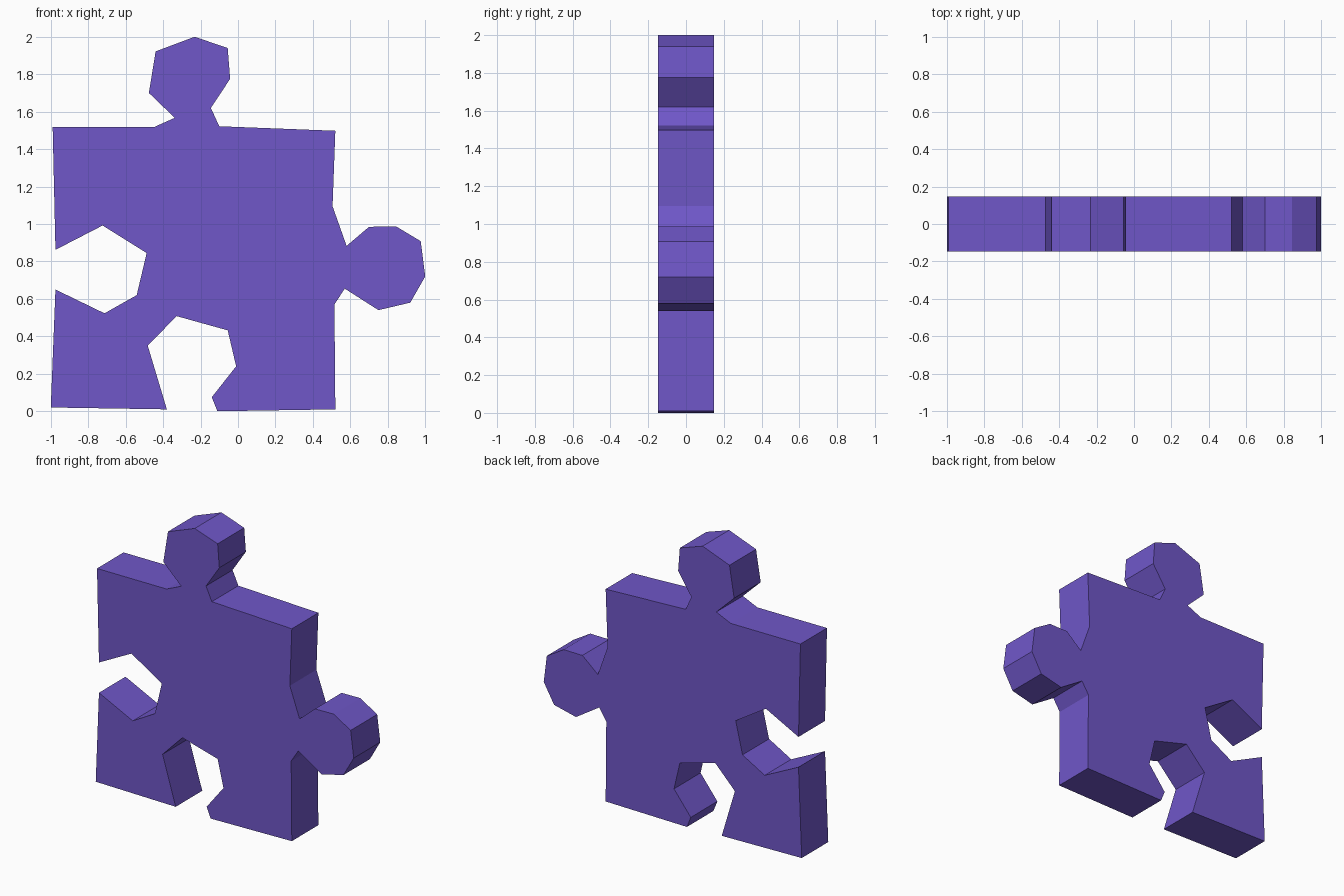
import bpy, bmesh
from mathutils import Vector

if "Cube" in bpy.data.objects:
    bpy.data.objects.remove(bpy.data.objects["Cube"])

HALF = 0.147  # half thickness along y

# Front outline (x, z), counter-clockwise, edge by edge
bottom_socket = [(-1.0, .02), (-.38, .01), (-.482, .35), (-.328, .508), (-.055, .432),
                 (-.01, .24), (-.14, .075), (-.11, 0)]
right_knob = [(.52, .01), (.515, .57), (.57, .655), (.75, .54), (.92, .58), (1.0, .72),
              (.976, .908), (.845, .987), (.70, .985), (.58, .883), (.505, 1.095)]
top_knob = [(.52, 1.498), (-.10, 1.522), (-.145, 1.62), (-.042, 1.775), (-.055, 1.94),
            (-.232, 2.0), (-.44, 1.922), (-.476, 1.70), (-.338, 1.567), (-.45, 1.517)]
left_socket = [(-.99, 1.517), (-.975, .862), (-.723, .992), (-.488, .845), (-.541, .62),
               (-.713, .523), (-.975, .65)]
outline = bottom_socket + right_knob + top_knob + left_socket

# Extrude the outline into a slab
bm = bmesh.new()
face = bm.faces.new([bm.verts.new((x, -HALF, z)) for x, z in outline])
ext = bmesh.ops.extrude_face_region(bm, geom=[face], use_keep_orig=True)
moved = [g for g in ext["geom"] if isinstance(g, bmesh.types.BMVert)]
bmesh.ops.translate(bm, verts=moved, vec=Vector((0, 2 * HALF, 0)))
bmesh.ops.recalc_face_normals(bm, faces=bm.faces)

mesh = bpy.data.meshes.new("puzzle_piece")
bm.to_mesh(mesh)
bm.free()
piece = bpy.data.objects.new("puzzle_piece", mesh)
bpy.context.collection.objects.link(piece)

# Purple finish
mat = bpy.data.materials.new("purple")
mat.diffuse_color = (0.16, 0.095, 0.58, 1)
mat.use_nodes = True
mat.node_tree.nodes["Principled BSDF"].inputs["Base Color"].default_value = mat.diffuse_color
mesh.materials.append(mat)
